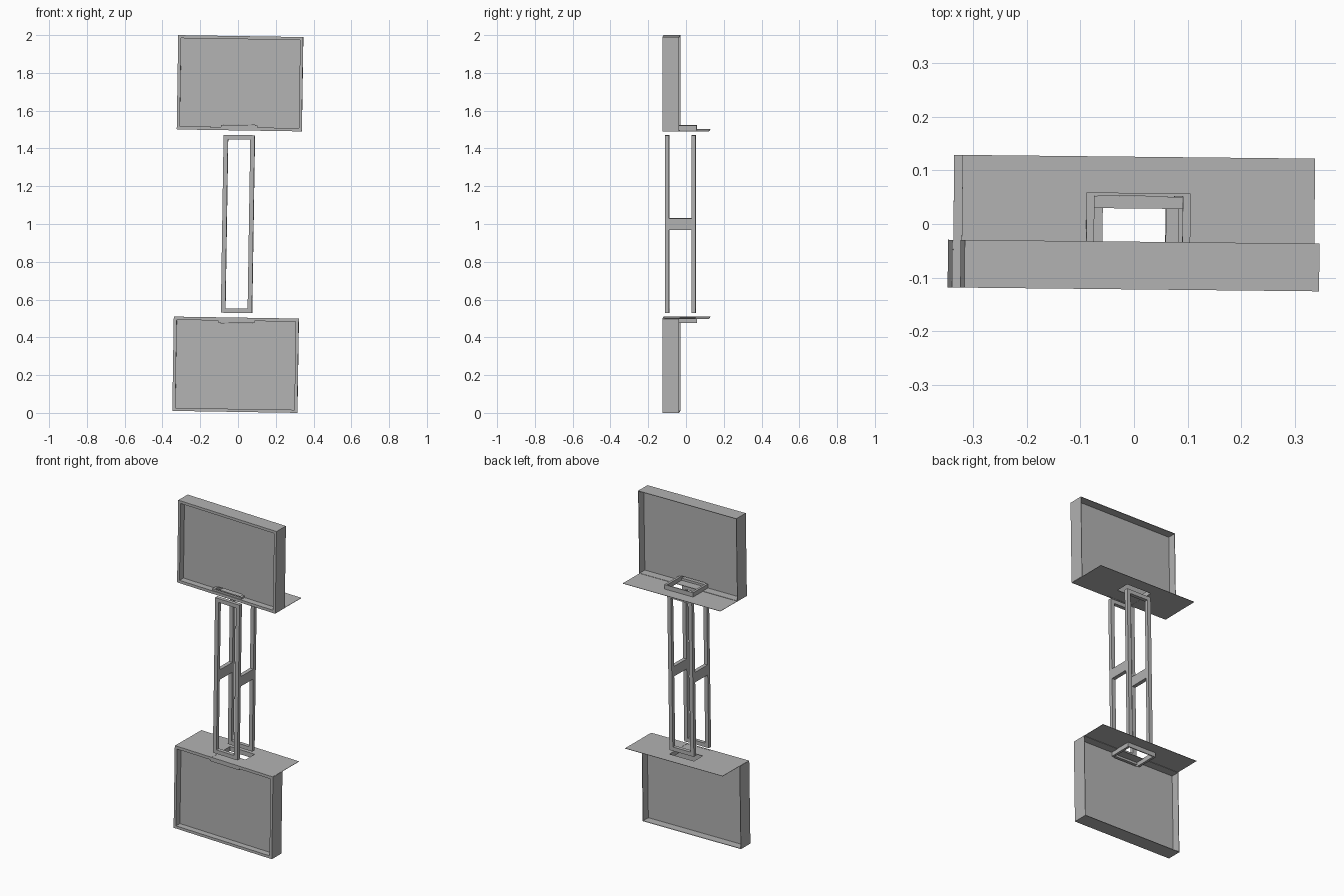
import bpy, bmesh, math
from mathutils import Matrix

if "Cube" in bpy.data.objects:
    bpy.data.objects.remove(bpy.data.objects["Cube"], do_unlink=True)

GREY = (0.45, 0.45, 0.45, 1)
mat = bpy.data.materials.new("plain grey")
mat.use_nodes = True
mat.diffuse_color = GREY
mat.node_tree.nodes["Principled BSDF"].inputs["Base Color"].default_value = GREY

# The whole stand leans and turns slightly
POSE = (Matrix.Translation((0, 0, 1)) @ Matrix.Rotation(math.radians(-0.6), 4, 'Z')
        @ Matrix.Rotation(math.radians(0.9), 4, 'Y'))


def box(x0, x1, y0, y1, z0, z1):
    return ((x0, x1), (y0, y1), (z0, z1))


def make(name, boxes, flip=1):
    """One object made of axis-aligned boxes, optionally mirrored in z."""
    bm = bmesh.new()
    for spans in boxes:
        mid = [(a + b) / 2 for a, b in spans]
        size = [abs(b - a) for a, b in spans]
        mid[2] *= flip
        bmesh.ops.create_cube(bm, size=1, matrix=Matrix.Translation(mid) @ Matrix.Diagonal((*size, 1)))
    bm.transform(POSE)
    mesh = bpy.data.meshes.new(name)
    bm.to_mesh(mesh)
    bm.free()
    mesh.materials.append(mat)
    obj = bpy.data.objects.new(name, mesh)
    bpy.context.collection.objects.link(obj)
    return obj


def upright_ring(w, z0, z1, t, y0, y1):
    """Rectangular frame facing the front."""
    return [box(-w, -w + t, y0, y1, z0, z1), box(w - t, w, y0, y1, z0, z1),
            box(t - w, w - t, y0, y1, z0, z0 + t), box(t - w, w - t, y0, y1, z1 - t, z1)]


def flat_ring(w, y0, y1, tx, t0, t1, z0, z1):
    """Rectangular frame lying flat, with separate wall widths."""
    return [box(-w, -w + tx, y0, y1, z0, z1), box(w - tx, w, y0, y1, z0, z1),
            box(tx - w, w - tx, y0, y0 + t0, z0, z1), box(tx - w, w - tx, y1 - t1, y1, z0, z1)]


W, LOW, HIGH = 0.331, 0.4965, 0.9948
FRONT, BACK, PANEL = -0.122, -0.033, -0.085

for place, flip in (("upper", 1), ("lower", -1)):
    # Tray with a front lip, thin walls and a recessed panel
    make(place + "_tray_lip", upright_ring(W, LOW, HIGH, 0.016, FRONT, PANEL), flip)
    make(place + "_tray_walls", upright_ring(W, LOW, HIGH, 0.003, PANEL, BACK), flip)
    make(place + "_tray_panel", [box(-W, W, PANEL, PANEL + 0.003, LOW + 0.03, HIGH)], flip)
    make(place + "_panel_foot", [box(s * W, s * 0.0825, PANEL, PANEL + 0.003, LOW, LOW + 0.03)
                                 for s in (-1, 1)], flip)
    # Shelf with an opening for the column, and the collar around it
    make(place + "_shelf", flat_ring(0.329, FRONT, 0.1255, 0.329 - 0.0825, 0.008, 0.0735,
                                     LOW - 0.001, LOW + 0.001), flip)
    make(place + "_collar", flat_ring(0.097, -0.117, 0.058, 0.0145, 0.006, 0.006,
                                      LOW, LOW + 0.027), flip)

# Column: two tall frames joined by a cross piece on each side
C, TOP, BAR = 0.0825, 0.471, 0.0235
for place, y in (("front", -0.111), ("back", 0.029)):
    make(place + "_column_frame", upright_ring(C, -TOP, TOP, BAR, y, y + 0.0225))
for place, s in (("left", 1), ("right", -1)):
    make(place + "_cross_piece", [box(s * (C - BAR), s * C, -0.0885, 0.029, -0.03, 0.03)])
